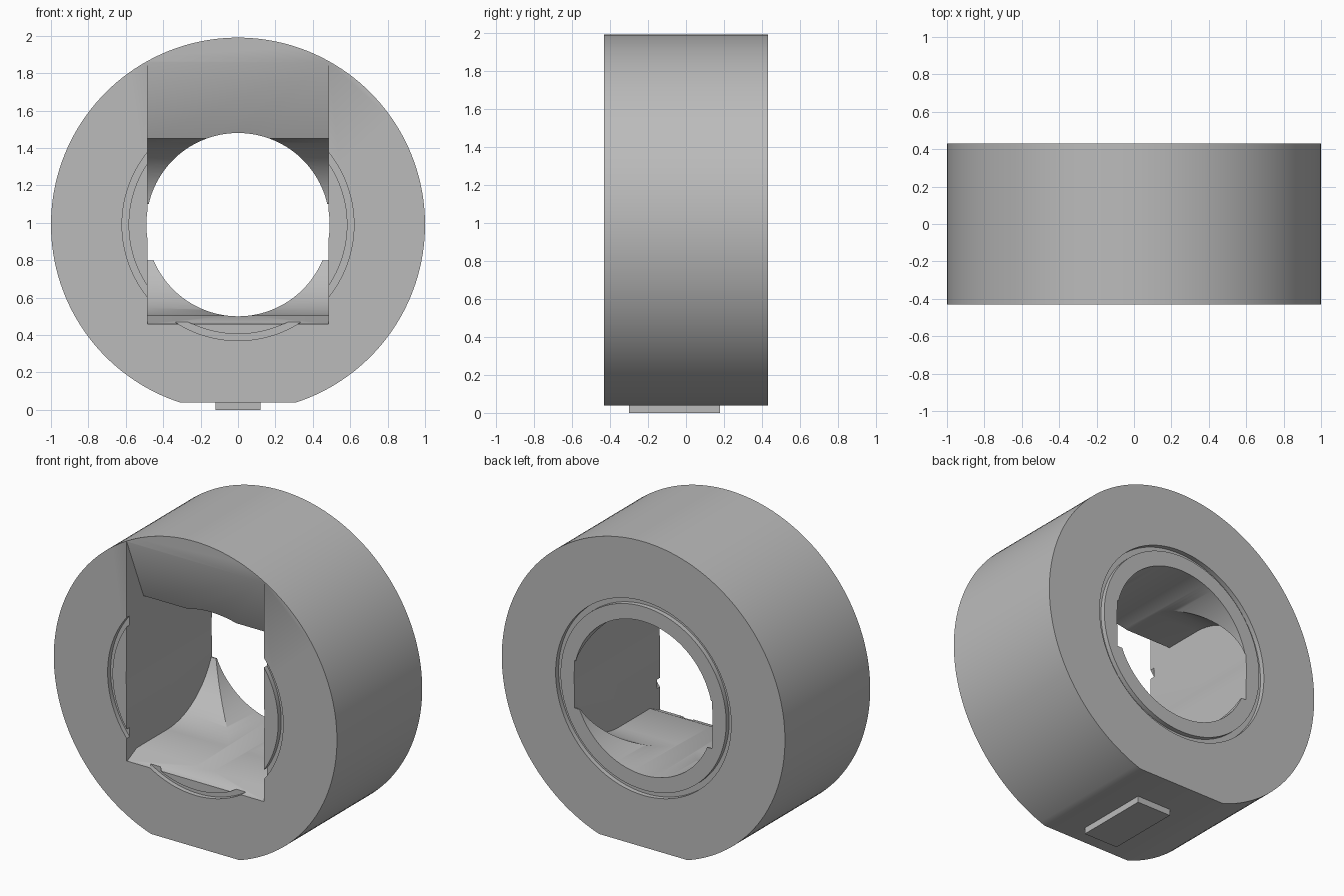
import bpy, bmesh
from math import sin, cos, pi, radians
from mathutils import Matrix

cube = bpy.data.objects.get("Cube")
if cube:
    bpy.data.objects.remove(cube)

CENTRE = 0.99   # height of the ring axis
HALF = 0.43     # half depth of the ring

grey = bpy.data.materials.new("plain_grey")
grey.use_nodes = True
colour = (0.5, 0.5, 0.5, 1)
grey.diffuse_color = colour
grey.node_tree.nodes["Principled BSDF"].inputs["Base Color"].default_value = colour


def finish(name, bm):
    bmesh.ops.recalc_face_normals(bm, faces=bm.faces)
    mesh = bpy.data.meshes.new(name)
    bm.to_mesh(mesh)
    bm.free()
    mesh.materials.append(grey)
    ob = bpy.data.objects.new(name, mesh)
    bpy.context.collection.objects.link(ob)
    return ob


def cylinder(name, radius, half_depth, segments=160):
    bm = bmesh.new()
    place = Matrix.Translation((0, 0, CENTRE)) @ Matrix.Rotation(pi / 2, 4, 'X')
    bmesh.ops.create_cone(bm, cap_ends=True, segments=segments, radius1=radius,
                          radius2=radius, depth=2 * half_depth, matrix=place)
    return finish(name, bm)


def box(name, x, y, z):
    bm = bmesh.new()
    size = Matrix.Diagonal((x[1] - x[0], y[1] - y[0], z[1] - z[0], 1))
    mid = Matrix.Translation([sum(v) / 2 for v in (x, y, z)])
    bmesh.ops.create_cube(bm, size=1, matrix=mid @ size)
    return finish(name, bm)


def extrude_x(name, profile, half_width):
    bm = bmesh.new()
    face = bm.faces.new([bm.verts.new((-half_width, y, z)) for y, z in profile])
    side = bmesh.ops.extrude_face_region(bm, geom=[face])["geom"]
    moved = [v for v in side if isinstance(v, bmesh.types.BMVert)]
    bmesh.ops.translate(bm, verts=moved, vec=(2 * half_width, 0, 0))
    return finish(name, bm)


def groove_ring(name, inner, outer, y0, y1, segments=128):
    bm = bmesh.new()
    loops = []
    for i in range(segments):
        a = 2 * pi * i / segments
        loops.append([bm.verts.new((r * cos(a), y, CENTRE + r * sin(a)))
                      for r, y in ((inner, y0), (outer, y0), (outer, y1), (inner, y1))])
    for i in range(segments):
        p, q = loops[i - 1], loops[i]
        for j in range(4):
            bm.faces.new((p[j - 1], p[j], q[j], q[j - 1]))
    return finish(name, bm)


def cut(target, cutter):
    mod = target.modifiers.new("cut", 'BOOLEAN')
    mod.operation = 'DIFFERENCE'
    mod.solver = 'EXACT'
    mod.object = cutter
    bpy.context.view_layer.objects.active = target
    bpy.ops.object.modifier_apply(modifier=mod.name)
    bpy.data.objects.remove(cutter)


# Ring body with a flat underside
body = cylinder("ring_body", 1.0, HALF)
cut(body, box("base_cutter", (-1, 1), (-1, 1), (-0.5, 0.04)))

# Front opening: sloped top, small lip below, curved floor and ceiling to the back
steps = 20
floor = [(-0.02 + 0.48 * sin(a), 0.985 - 0.48 * cos(a))
         for a in (radians(67) * i / steps for i in range(steps + 1))]
ceiling = [(-0.02 + 0.463 * sin(a), CENTRE + 0.46 * cos(a))
           for a in (radians(76) * i / steps for i in range(steps, -1, -1))]
profile = ([(-0.5, 0.46), (-0.42, 0.46), (-0.33, 0.505)] + floor
           + [(0.5, floor[-1][1]), (0.5, ceiling[0][1])] + ceiling
           + [(-0.26, 1.45), (-0.43, 1.86), (-0.5, 2.03)])
cut(body, extrude_x("opening_cutter", profile, 0.485))

# Round bore all the way through
cut(body, cylinder("bore_cutter", 0.49, 0.6))

# Narrow circular groove on each face
for side in (-1, 1):
    ends = sorted((side * (HALF - 0.03), side * (HALF + 0.05)))
    cut(body, groove_ring("groove_cutter", 0.585, 0.62, *ends))

# Foot pad
box("foot_pad", (-0.12, 0.12), (-0.3, 0.18), (0, 0.05))

bpy.ops.object.select_all(action='DESELECT')
body.select_set(True)
bpy.context.view_layer.objects.active = body
bpy.ops.object.shade_smooth_by_angle(angle=radians(30))
